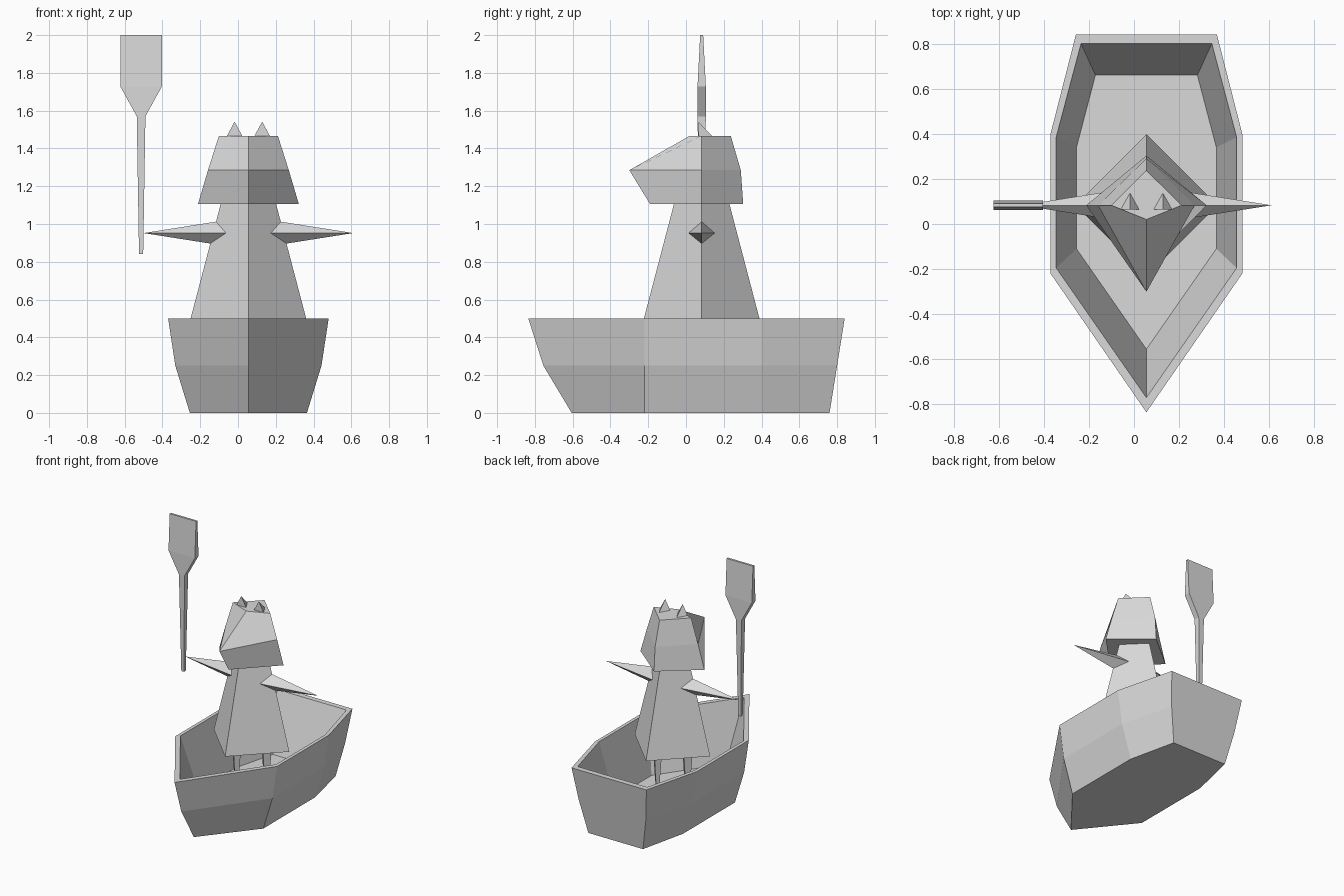
import bpy, bmesh

if "Cube" in bpy.data.objects:
    bpy.data.objects.remove(bpy.data.objects["Cube"])

CX, CY = 0.055, 0.083   # centre line of the boat, and depth of the figure

grey = bpy.data.materials.new("plain_grey")
grey.diffuse_color = (0.7, 0.7, 0.7, 1)
grey.use_nodes = True
grey.node_tree.nodes["Principled BSDF"].inputs["Base Color"].default_value = grey.diffuse_color


def loft(name, rings):
    """Bridge equal-sized rings of points and cap both ends."""
    bm = bmesh.new()
    loops = [[bm.verts.new(p) for p in ring] for ring in rings]
    n = len(loops[0])
    for a, b in zip(loops, loops[1:]):
        for i in range(n):
            j = (i + 1) % n
            bm.faces.new((a[i], a[j], b[j], b[i]))
    bm.faces.new(loops[0][::-1])
    bm.faces.new(loops[-1])
    bmesh.ops.remove_doubles(bm, verts=bm.verts, dist=0.0005)
    bmesh.ops.recalc_face_normals(bm, faces=bm.faces)
    mesh = bpy.data.meshes.new(name)
    bm.to_mesh(mesh)
    bm.free()
    mesh.materials.append(grey)
    obj = bpy.data.objects.new(name, mesh)
    bpy.context.collection.objects.link(obj)
    return obj


def hull_ring(z, bow, side, y1, y2, stern, back):
    """Seven-cornered boat outline at one height."""
    half = [(side, y1), (side, y2), (stern, back)]
    pts = [(0, bow)] + half + [(-x, y) for x, y in reversed(half)]
    return [(CX + x, y, z) for x, y in pts]


def diamond(x, z, w, front, back):
    """Four-cornered ring with corners at front, sides and back."""
    return [(x, front, z), (x + w, CY, z), (x, back, z), (x - w, CY, z)]


def even(x, z, r):
    return diamond(x, z, r, CY - r, CY + r)


def rect(x, z, w, d):
    return [(x - w, CY - d, z), (x + w, CY - d, z), (x + w, CY + d, z), (x - w, CY + d, z)]


# Boat: outside from keel to rim, then inside down to the floor
loft("boat_hull", [
    hull_ring(0.00, -0.605, 0.31, -0.22, 0.40, 0.228, 0.76),
    hull_ring(0.25, -0.755, 0.387, -0.22, 0.40, 0.28, 0.80),
    hull_ring(0.50, -0.835, 0.425, -0.22, 0.40, 0.3125, 0.84),
    hull_ring(0.50, -0.77, 0.40, -0.195, 0.385, 0.29, 0.80),
    hull_ring(0.08, -0.555, 0.31, -0.11, 0.34, 0.226, 0.66),
])

# Robe and neck
loft("robe", [even(CX, 0.465, 0.315), even(CX, 1.25, 0.109)])

# Hood with a pointed peak at the front
loft("hood", [
    diamond(CX, 1.105, 0.267, -0.19, 0.303),
    diamond(CX, 1.285, 0.214, -0.30, 0.29),
    diamond(CX, 1.467, 0.156, 0.02, 0.237),
])

for side, label in ((-1, "left"), (1, "right")):
    # Tapered legs
    x = CX + side * 0.125
    loft(label + "_leg", [even(x, 0.075, 0.012), even(x, 0.48, 0.045)])

    # Spiked arms
    x0, r, z = CX + side * 0.10, 0.0715, 0.952
    base = [(x0, CY - r, z), (x0, CY, z + r), (x0, CY + r, z), (x0, CY, z - r)]
    loft(label + "_arm", [base, [(CX + side * 0.555, CY, z)] * 4])

    # Little ears with upright fronts
    x = CX + side * 0.073
    ear = [(x - 0.042, 0.065, 1.464), (x + 0.042, 0.065, 1.464), (x, 0.14, 1.464)]
    loft(label + "_ear", [ear, [(x, 0.065, 1.542)] * 3])

# Paddle held upright
PX = -0.513
loft("paddle", [
    rect(PX, 0.84, 0.011, 0.011),
    rect(PX, 1.57, 0.023, 0.022),
    rect(PX, 1.728, 0.11, 0.022),
    rect(PX, 2.00, 0.11, 0.008),
])
